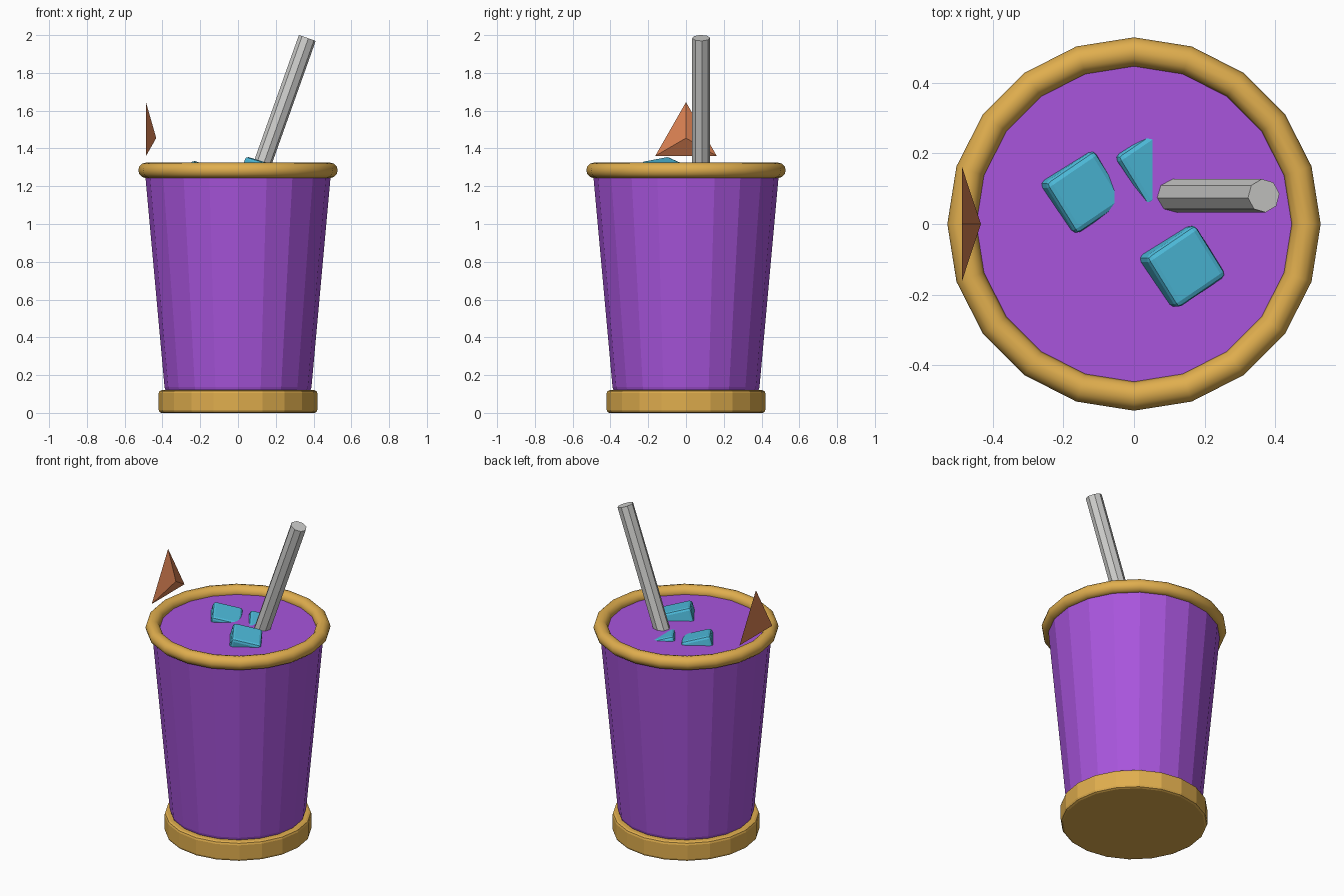
import bpy, bmesh, math
from mathutils import Matrix, Vector

old = bpy.data.objects.get("Cube")
if old:
    bpy.data.objects.remove(old, do_unlink=True)

SIDES = 20
LIQUID_Z = 1.28


def material(name, rgb):
    """Flat material from display colour values, stored as linear."""
    lin = [((c / 255 + 0.055) / 1.055) ** 2.4 for c in rgb] + [1]
    m = bpy.data.materials.new(name)
    m.use_nodes = True
    m.diffuse_color = lin
    node = m.node_tree.nodes["Principled BSDF"]
    node.inputs["Base Color"].default_value = lin
    node.inputs["Roughness"].default_value = 0.7
    return m


purple = material("purple", (168, 85, 220))
gold = material("gold", (224, 174, 78))
grey = material("light grey", (207, 207, 205))
blue = material("ice blue", (78, 188, 220))
orange = material("burnt orange", (216, 128, 82))


def add_object(name, bm, mat):
    bmesh.ops.recalc_face_normals(bm, faces=bm.faces)
    mesh = bpy.data.meshes.new(name)
    bm.to_mesh(mesh)
    bm.free()
    mesh.materials.append(mat)
    ob = bpy.data.objects.new(name, mesh)
    bpy.context.collection.objects.link(ob)
    return ob


def lathe(name, profile, mat, closed=False):
    """Spin a (radius, height) profile; open profiles are capped."""
    bm = bmesh.new()
    rings = []
    for r, z in profile:
        angles = [2 * math.pi * i / SIDES for i in range(SIDES)]
        rings.append([bm.verts.new((r * math.cos(a), r * math.sin(a), z)) for a in angles])
    pairs = list(zip(rings, rings[1:]))
    if closed:
        pairs.append((rings[-1], rings[0]))
    else:
        bm.faces.new(rings[0])
        bm.faces.new(rings[-1])
    for low, high in pairs:
        for i in range(SIDES):
            j = (i + 1) % SIDES
            bm.faces.new((low[i], low[j], high[j], high[i]))
    return add_object(name, bm, mat)


# Base disc with softened edges
lathe("base", [(0.405, 0), (0.416, 0.005), (0.42, 0.016),
               (0.42, 0.104), (0.416, 0.115), (0.405, 0.12)], gold)

# Tapered cup filled to the rim with drink
lathe("cup", [(0.375, 0.115), (0.385, 0.124), (0.389, 0.137), (0.493, LIQUID_Z)], purple)

# Rounded rim
ring = [2 * math.pi * k / 12 for k in range(12)]
rim = lathe("rim", [(0.487 + 0.041 * math.cos(a), 1.284 + 0.041 * math.sin(a)) for a in ring],
            gold, closed=True)
bpy.ops.object.select_all(action="DESELECT")
rim.select_set(True)
bpy.context.view_layer.objects.active = rim
bpy.ops.object.shade_smooth_by_angle(angle=math.radians(35))

# Leaning straw, lower end sunk in the drink
top, foot = Vector((0.367, 0.08, 1.985)), Vector((0.08, 0.08, 1.18))
axis = top - foot
bm = bmesh.new()
bmesh.ops.create_cone(bm, cap_ends=True, segments=8, radius1=0.0475, radius2=0.0475,
                      depth=axis.length)
lean = Matrix.Rotation(math.atan2(axis.x, axis.z), 4, "Y") @ Matrix.Rotation(math.radians(7), 4, "Z")
bm.transform(Matrix.Translation((top + foot) / 2) @ lean)
add_object("straw", bm, grey)

# Tilted ice cubes, floating at different depths
tilt = Matrix.Rotation(math.radians(17), 4, "Y") @ Matrix.Rotation(math.radians(33), 4, "Z")
places = {"ice_front": (0.125, -0.12, 1.242),
          "ice_left": (-0.16, 0.09, 1.221),
          "ice_back": (0.043, 0.165, 1.192)}
for name, place in places.items():
    bm = bmesh.new()
    bmesh.ops.create_cube(bm, size=0.174)
    bmesh.ops.bevel(bm, geom=bm.edges[:], offset=0.016, segments=2, profile=0.5, affect="EDGES")
    bm.transform(Matrix.Translation(place) @ tilt)
    add_object(name, bm, blue)

# Pointed wedge garnish above the rim
bm = bmesh.new()
peak, right, left, nose = [bm.verts.new(p) for p in (
    (-0.487, 0, 1.645), (-0.487, -0.163, 1.36), (-0.487, 0.163, 1.36), (-0.433, 0, 1.455))]
for tri in ((peak, right, left), (peak, right, nose), (peak, left, nose), (right, left, nose)):
    bm.faces.new(tri)
add_object("garnish", bm, orange)
